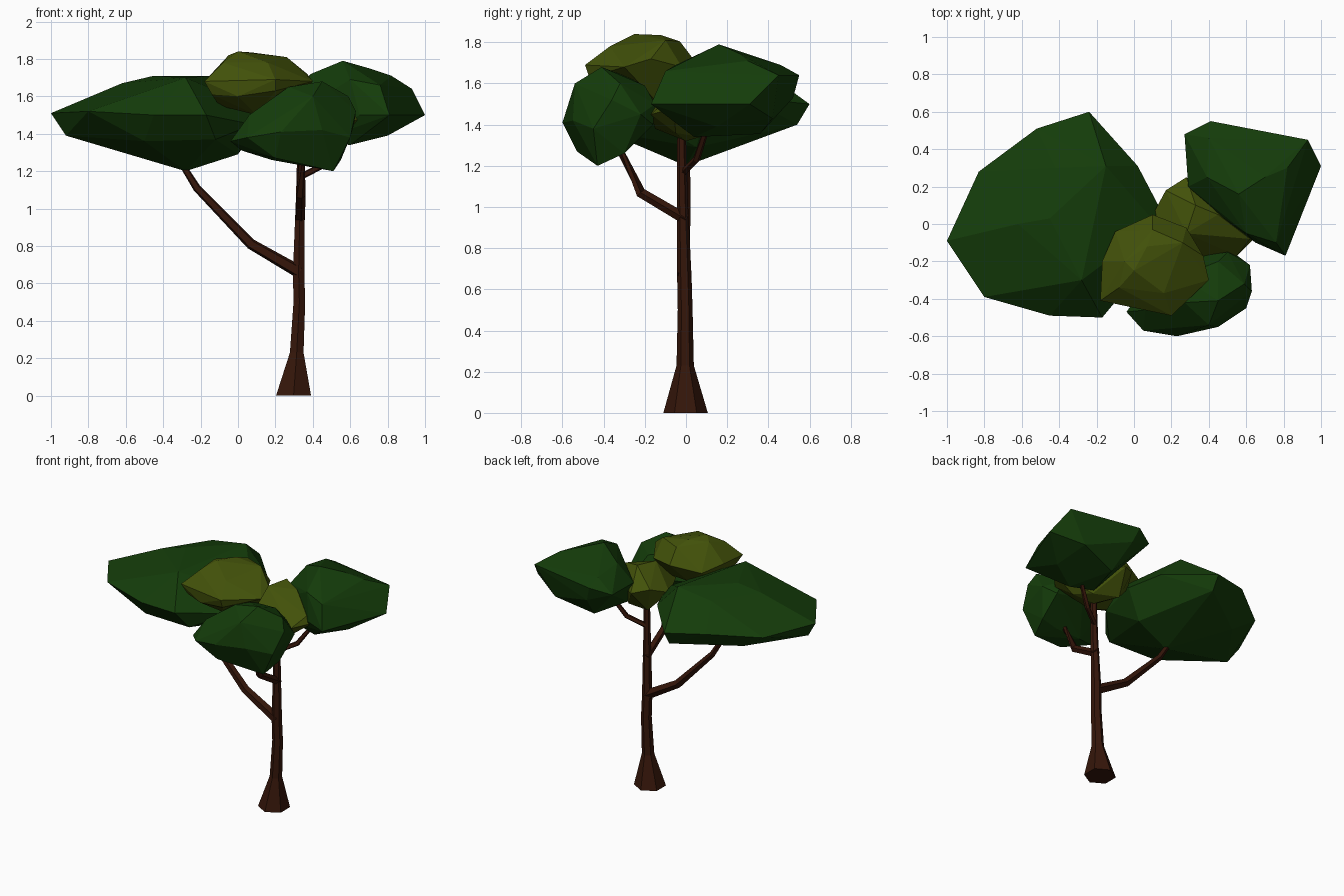
import bpy, bmesh, math
from mathutils import Vector


def material(name, rgb):
    m = bpy.data.materials.new(name)
    m.diffuse_color = (*rgb, 1)
    return m


GREEN = material("leaf_green", (0.007, 0.045, 0.003))
OLIVE = material("leaf_olive", (0.056, 0.085, 0.003))
BARK = material("bark", (0.036, 0.008, 0.003))


def finish(bm, name, mat):
    bmesh.ops.recalc_face_normals(bm, faces=bm.faces)
    me = bpy.data.meshes.new(name)
    bm.to_mesh(me)
    bm.free()
    me.materials.append(mat)
    bpy.context.collection.objects.link(bpy.data.objects.new(name, me))


def foliage(name, mat, *rings):
    """Faceted leaf clump: hull around its underside, rim and crown points."""
    bm = bmesh.new()
    for ring in rings:
        for p in ring:
            bm.verts.new(p)
    res = bmesh.ops.convex_hull(bm, input=bm.verts)
    inside = {g for g in res["geom_interior"] if isinstance(g, bmesh.types.BMVert)}
    bmesh.ops.delete(bm, geom=list(inside), context='VERTS')
    bmesh.ops.dissolve_limit(bm, angle_limit=math.radians(4),
                             verts=bm.verts, edges=bm.edges)
    finish(bm, name, mat)


def limb(name, path, sides, flat=False):
    """Tapered low-poly tube along (x, y, z, radius) stations."""
    bm = bmesh.new()
    pts = [Vector(p[:3]) for p in path]
    rings = []
    for i, p in enumerate(pts):
        d = pts[min(i + 1, len(pts) - 1)] - pts[max(i - 1, 0)]
        d = Vector((0, 0, 1)) if flat else d.normalized()
        u = Vector((0, 1, 0)) if abs(d.y) < 0.6 else Vector((1, 0, 0))
        u = (u - d * u.dot(d)).normalized()
        v = d.cross(u)
        r = path[i][3]
        rings.append([bm.verts.new(p + r * (u * math.cos(a) + v * math.sin(a)))
                      for a in (2 * math.pi * k / sides for k in range(sides))])
    for a, b in zip(rings, rings[1:]):
        for k in range(sides):
            n = (k + 1) % sides
            bm.faces.new((a[k], a[n], b[n], b[k]))
    bm.faces.new(rings[0])
    bm.faces.new(rings[-1])
    finish(bm, name, BARK)


# Trunk with flared foot, and three branches
limb("trunk", [(.297, -.002, 0, .108), (.314, -.004, .23, .042), (.328, -.004, .5, .036),
               (.324, -.008, .66, .035), (.332, -.018, 1.05, .026),
               (.337, -.022, 1.42, .02)], 6, flat=True)
limb("left_branch", [(.33, -.01, .66, .036), (.07, -.01, .81, .03),
                     (-.22, 0, 1.11, .022), (-.32, 0, 1.27, .016)], 5)
limb("front_branch", [(.33, 0, .94, .028), (.335, -.22, 1.07, .026),
                      (.34, -.33, 1.29, .018)], 5)
limb("right_branch", [(.335, -.01, 1.17, .018), (.45, .05, 1.23, .018),
                      (.55, .1, 1.38, .014)], 5)

# Green clumps: underside, rim, crown
foliage("left_foliage", GREEN,
        [(-.92, -.12, 1.39), (-.55, -.03, 1.285), (-.65, .25, 1.38), (-.24, .54, 1.4),
         (0, .05, 1.29), (-.28, 0, 1.2), (-.5, -.37, 1.36), (-.12, -.4, 1.37)],
        [(-1, -.09, 1.51), (-.83, .28, 1.5), (-.52, .51, 1.53), (-.24, .6, 1.5),
         (.02, .31, 1.53), (.13, .1, 1.48), (.12, 0, 1.53), (.08, -.2, 1.45),
         (-.17, -.5, 1.5), (-.45, -.49, 1.5), (-.8, -.39, 1.52)],
        [(-.62, 0, 1.67), (-.45, .03, 1.71), (-.42, .3, 1.67), (-.15, .31, 1.71),
         (-.28, -.3, 1.7), (-.5, -.35, 1.62)])
foliage("right_foliage", GREEN,
        [(.8, .15, 1.39), (.6, .04, 1.34), (.5, .36, 1.355), (.7, -.06, 1.42),
         (.78, .42, 1.43), (.42, .08, 1.36)],
        [(.27, .48, 1.6), (.41, .55, 1.64), (.93, .45, 1.64), (1, .31, 1.5),
         (.81, -.17, 1.5), (.65, -.1, 1.5), (.42, .07, 1.58), (.29, .2, 1.58),
         (.45, .52, 1.53)],
        [(.56, .16, 1.79), (.39, .25, 1.72), (.76, -.1, 1.66), (.82, .3, 1.71),
         (.7, .25, 1.75), (.6, -.05, 1.69), (.4, .46, 1.69)])
foliage("front_foliage", GREEN,
        [(.51, -.43, 1.2), (.4, -.33, 1.25), (.18, -.35, 1.26), (.02, -.43, 1.31),
         (.2, -.53, 1.27), (.55, -.3, 1.26)],
        [(-.04, -.47, 1.36), (.05, -.57, 1.38), (.23, -.6, 1.41), (.45, -.55, 1.42),
         (.6, -.45, 1.38), (.63, -.36, 1.52), (.62, -.22, 1.45), (.54, -.16, 1.4),
         (.5, -.15, 1.5), (.3, -.18, 1.45), (.08, -.3, 1.44)],
        [(.06, -.46, 1.5), (.27, -.42, 1.65), (.45, -.41, 1.68), (.59, -.32, 1.6),
         (.45, -.2, 1.59), (.4, -.54, 1.6), (.25, -.28, 1.63)])

# Olive clumps: underside, rim, crown
foliage("top_foliage", OLIVE,
        [(-.1, -.25, 1.55), (.1, -.3, 1.5), (.25, -.15, 1.52), (.05, -.1, 1.54)],
        [(-.18, -.41, 1.68), (-.17, -.2, 1.69), (-.1, -.04, 1.66), (.1, .05, 1.7),
         (.28, -.02, 1.68), (.4, -.3, 1.68), (.2, -.49, 1.69), (.2, -.47, 1.63),
         (0, -.44, 1.6), (-.14, -.39, 1.61)],
        [(-.05, -.2, 1.82), (0, -.25, 1.84), (.07, -.12, 1.835), (.1, -.03, 1.805),
         (.26, -.1, 1.81), (.16, -.37, 1.78), (-.08, -.34, 1.78), (.37, -.17, 1.72)])
foliage("middle_foliage", OLIVE,
        [(.35, 0, 1.32), (.23, .12, 1.36), (.42, .07, 1.34), (.5, -.05, 1.36),
         (.3, -.15, 1.38)],
        [(.28, .25, 1.52), (.17, .18, 1.55), (.1, .05, 1.5), (.62, -.08, 1.53),
         (.66, -.06, 1.48), (.55, -.17, 1.45), (.2, -.17, 1.5)],
        [(.33, .1, 1.66), (.28, -.05, 1.65), (.45, .05, 1.63)])
